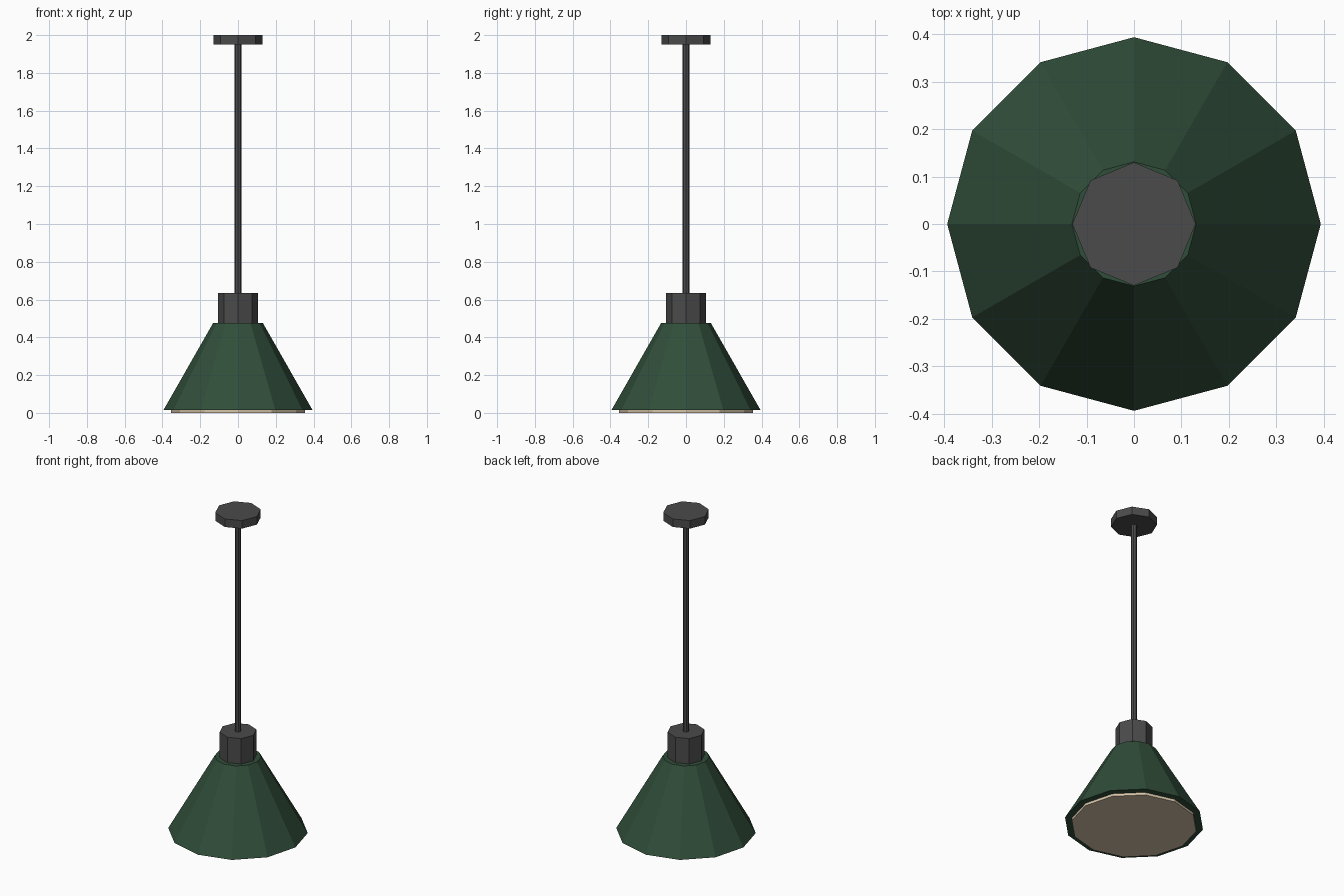
import bpy
import math

# Remove the default cube
cube = bpy.data.objects.get("Cube")
if cube:
    bpy.data.objects.remove(cube, do_unlink=True)


def make_material(name, color):
    mat = bpy.data.materials.new(name)
    mat.use_nodes = True
    mat.diffuse_color = (*color, 1)
    bsdf = next(n for n in mat.node_tree.nodes if n.type == 'BSDF_PRINCIPLED')
    bsdf.inputs["Base Color"].default_value = (*color, 1)
    return mat


def make_part(name, mat, sides, z0, z1, r0, r1=None):
    """Closed, flat-sided upright prism or frustum from z0 to z1."""
    bpy.ops.mesh.primitive_cone_add(
        vertices=sides, radius1=r0, radius2=r0 if r1 is None else r1,
        depth=z1 - z0, location=(0, 0, (z0 + z1) / 2))
    obj = bpy.context.object
    obj.name = obj.data.name = name
    obj.data.materials.append(mat)
    return obj


metal = make_material("dark grey metal", (0.07, 0.07, 0.072))
green = make_material("dark green enamel", (0.03, 0.076, 0.042))
cream = make_material("warm cream", (0.67, 0.55, 0.39))

# Ceiling plate, hanging rod and socket collar
make_part("ceiling_plate", metal, 8, 1.95, 2.0, 0.13)
make_part("hanging_rod", metal, 8, 0.62, 1.96, 0.018)
make_part("socket_collar", metal, 8, 0.47, 0.635, 0.105)

# Conical shade and the light panel beneath it
make_part("lamp_shade", green, 12, 0.016, 0.477, 0.394, 0.131)
make_part("light_panel", cream, 12, 0.0, 0.03, 0.355)
